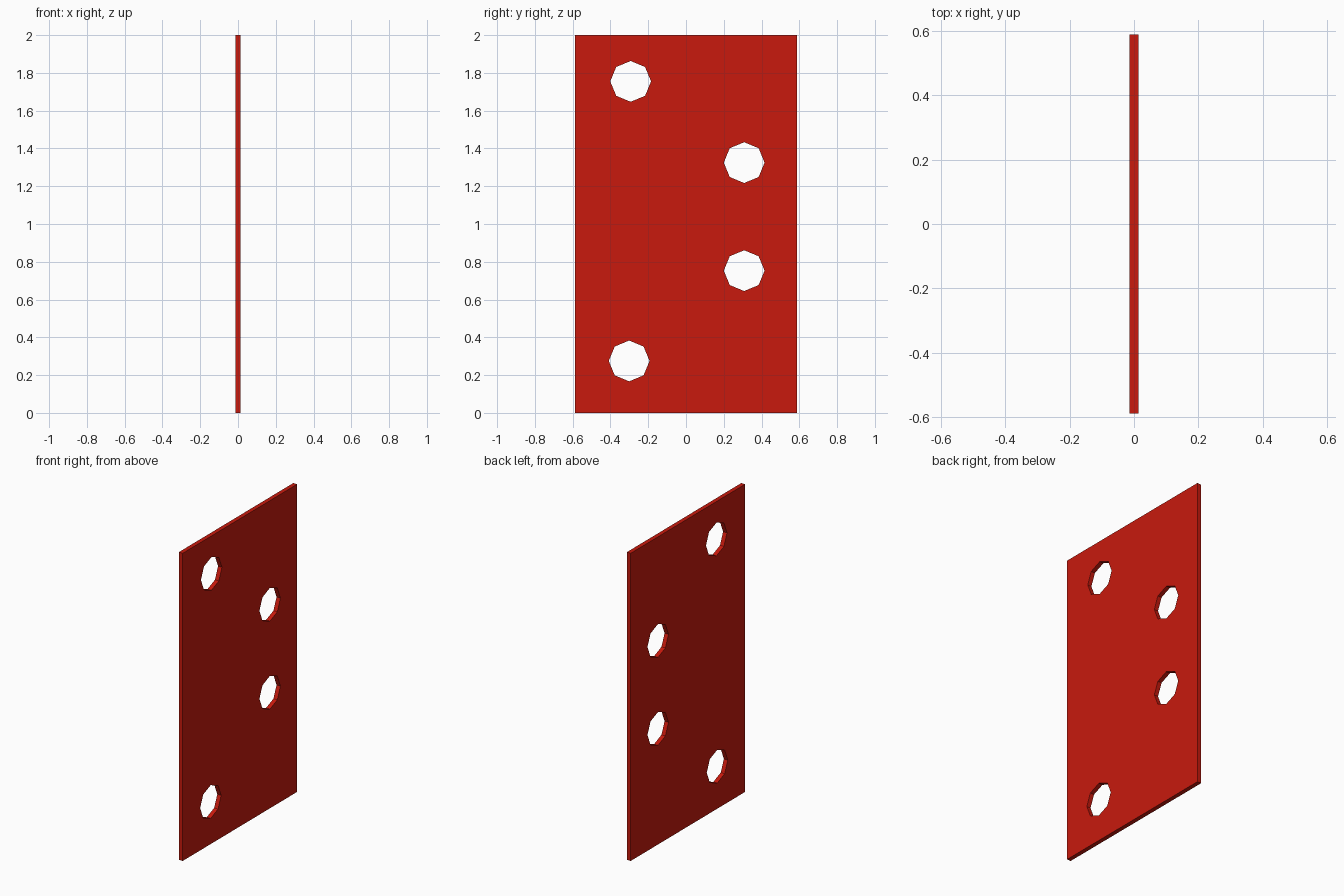
import bpy, bmesh
from math import radians
from mathutils import Matrix

if "Cube" in bpy.data.objects:
    bpy.data.objects.remove(bpy.data.objects["Cube"])

WIDTH, HEIGHT, THICK = 1.176, 2.0, 0.028
HOLE_RADIUS = 0.108
HOLES = [(-0.293, 1.755), (0.308, 1.325), (0.308, 0.753), (-0.301, 0.275)]  # (y, z)


def make_object(name, bm):
    mesh = bpy.data.meshes.new(name)
    bm.to_mesh(mesh)
    bm.free()
    obj = bpy.data.objects.new(name, mesh)
    bpy.context.collection.objects.link(obj)
    return obj


# Flat upright plate
bm = bmesh.new()
bmesh.ops.create_cube(bm, size=1, matrix=Matrix.Translation((0, 0, HEIGHT / 2))
                      @ Matrix.Diagonal((THICK, WIDTH, HEIGHT, 1)))
plate = make_object("hinge_plate", bm)

red = bpy.data.materials.new("red_paint")
red.diffuse_color = (0.58, 0.01, 0.004, 1)
red.use_nodes = True
red.node_tree.nodes["Principled BSDF"].inputs["Base Color"].default_value = red.diffuse_color
plate.data.materials.append(red)

# Octagonal screw hole cutters running through the plate
bm = bmesh.new()
for y, z in HOLES:
    bmesh.ops.create_cone(bm, cap_ends=True, segments=8, radius1=HOLE_RADIUS,
                          radius2=HOLE_RADIUS, depth=0.2,
                          matrix=Matrix.Translation((0, y, z))
                          @ Matrix.Rotation(radians(90), 4, 'Y'))
cutter = make_object("hole_cutters", bm)
cutter.data.materials.append(red)
cutter.hide_render = True
cutter.hide_viewport = True
cutter.display_type = 'WIRE'

# Punch the holes
cut = plate.modifiers.new("screw_holes", 'BOOLEAN')
cut.operation = 'DIFFERENCE'
cut.solver = 'EXACT'
cut.object = cutter
